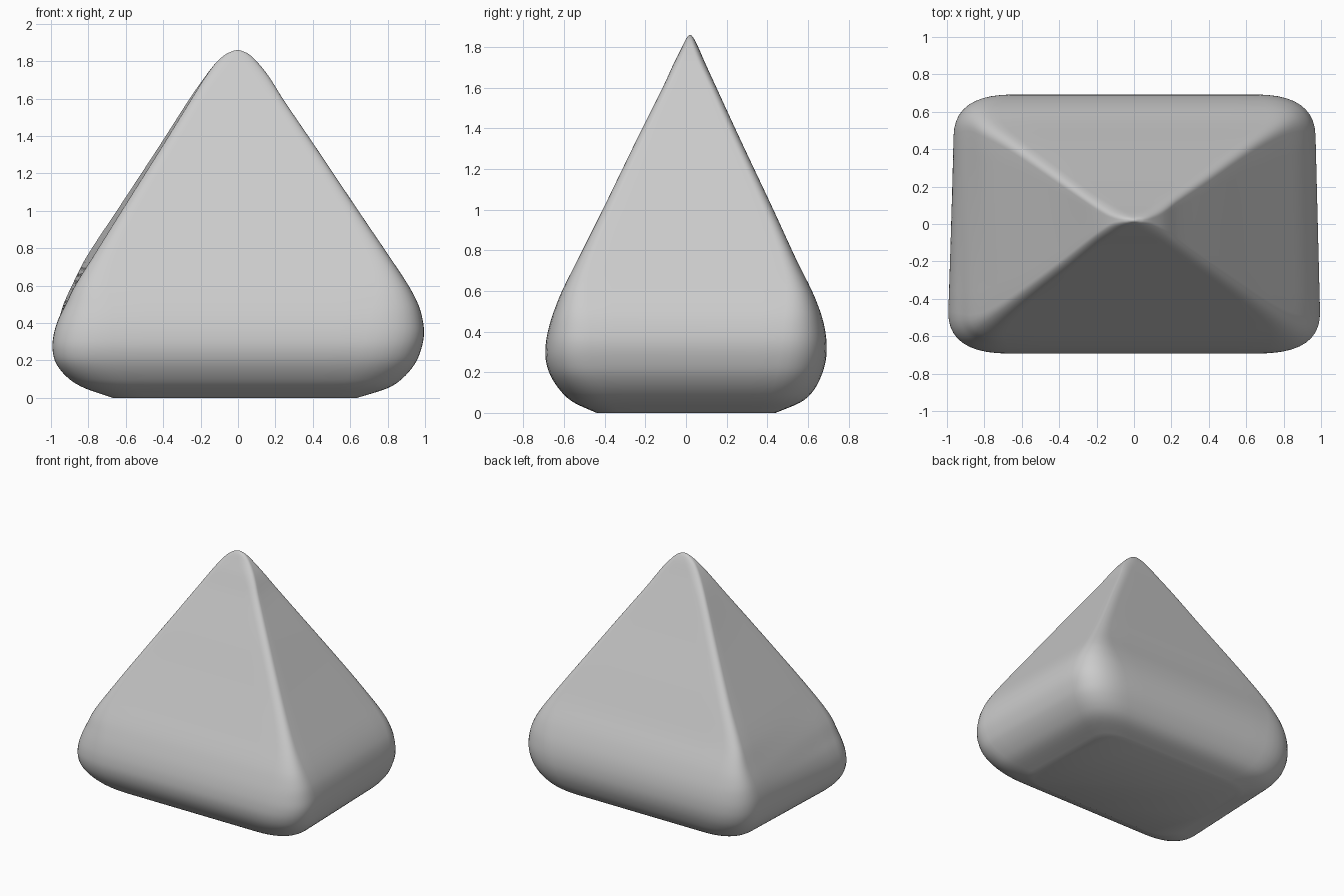
import bpy, bmesh
from mathutils import Vector

if "Cube" in bpy.data.objects:
    bpy.data.objects.remove(bpy.data.objects["Cube"])

# Section keys: z, left x (front), left x (back), right x (front), front y, back y, corner fraction
KEYS = [
    (0.00, -0.67, -0.66, 0.64, -0.44, 0.44, 0.15),
    (0.05, -0.82, -0.79, 0.80, -0.55, 0.56, 0.16),
    (0.10, -0.91, -0.86, 0.88, -0.61, 0.62, 0.165),
    (0.18, -0.98, -0.92, 0.95, -0.665, 0.665, 0.165),
    (0.26, -1.00, -0.95, 0.985, -0.69, 0.688, 0.165),
    (0.34, -0.99, -0.96, 1.00, -0.69, 0.692, 0.16),
    (0.42, -0.962, -0.955, 0.992, -0.675, 0.682, 0.15),
    (0.50, -0.92, -0.935, 0.968, -0.65, 0.66, 0.13),
    (0.60, -0.87, -0.89, 0.915, -0.61, 0.62, 0.10),
    (0.75, -0.775, -0.815, 0.815, -0.535, 0.545, 0.07),
    (1.00, -0.62, -0.65, 0.645, -0.41, 0.43, 0.06),
    (1.35, -0.40, -0.42, 0.41, -0.24, 0.265, 0.08),
    (1.60, -0.245, -0.26, 0.24, -0.115, 0.15, 0.13),
    (1.72, -0.17, -0.175, 0.165, -0.06, 0.095, 0.22),
    (1.80, -0.11, -0.11, 0.10, -0.02, 0.06, 0.35),
    (1.84, -0.06, -0.06, 0.055, 0.0, 0.04, 0.45),
    (1.857, -0.02, -0.02, 0.015, 0.012, 0.028, 0.48),
]


def lerp_keys(steps):
    """Smoothly interpolate the section keys."""
    out = []
    n = len(KEYS)
    for i in range(n - 1):
        a, b = KEYS[i], KEYS[i + 1]
        p, q = KEYS[max(i - 1, 0)], KEYS[min(i + 2, n - 1)]
        dz = b[0] - a[0]
        for s in range(steps):
            t = s / steps
            row = [a[0] + dz * t]
            for k in range(1, 7):
                ma = (b[k] - p[k]) / (b[0] - p[0]) * dz
                mb = (q[k] - a[k]) / (q[0] - a[0]) * dz
                row.append((2*t**3 - 3*t*t + 1) * a[k] + (t**3 - 2*t*t + t) * ma
                           + (3*t*t - 2*t**3) * b[k] + (t**3 - t*t) * mb)
            out.append(row)
    out.append(list(KEYS[-1]))
    return out


def section(row, arc=10, flat=8):
    """Rounded four-sided outline at one height."""
    z, lf, lb, rf, yf, yb, f = row
    rb = rf * 0.965
    c = [Vector(p) for p in ((lf, yf, z), (rf, yf, z), (rb, yb, z), (lb, yb, z))]
    pts = []
    for i in range(4):
        prev, cur, nxt = c[i - 1], c[i], c[(i + 1) % 4]
        a, b = cur.lerp(prev, f), cur.lerp(nxt, f)
        for s in range(arc + 1):
            t = s / arc
            pts.append(a.lerp(cur, t).lerp(cur.lerp(b, t), t))
        end = nxt.lerp(cur, f)
        pts += [b.lerp(end, s / flat) for s in range(1, flat)]
    return pts


# Rounded pyramid body lofted through the sections
bm = bmesh.new()
rings = [[bm.verts.new(p) for p in section(r)] for r in lerp_keys(4)]
n = len(rings[0])
for lo, hi in zip(rings, rings[1:]):
    for j in range(n):
        k = (j + 1) % n
        bm.faces.new((lo[j], lo[k], hi[k], hi[j]))
bm.faces.new(rings[0][::-1])

# Rounded tip
tip = bm.verts.new((0, 0.02, 1.86))
for j in range(n):
    bm.faces.new((rings[-1][j], rings[-1][(j + 1) % n], tip))
bmesh.ops.recalc_face_normals(bm, faces=bm.faces[:])
for face in bm.faces:
    face.smooth = True

mesh = bpy.data.meshes.new("rounded_pyramid")
bm.to_mesh(mesh)
bm.free()
body = bpy.data.objects.new("rounded_pyramid", mesh)
bpy.context.collection.objects.link(body)
